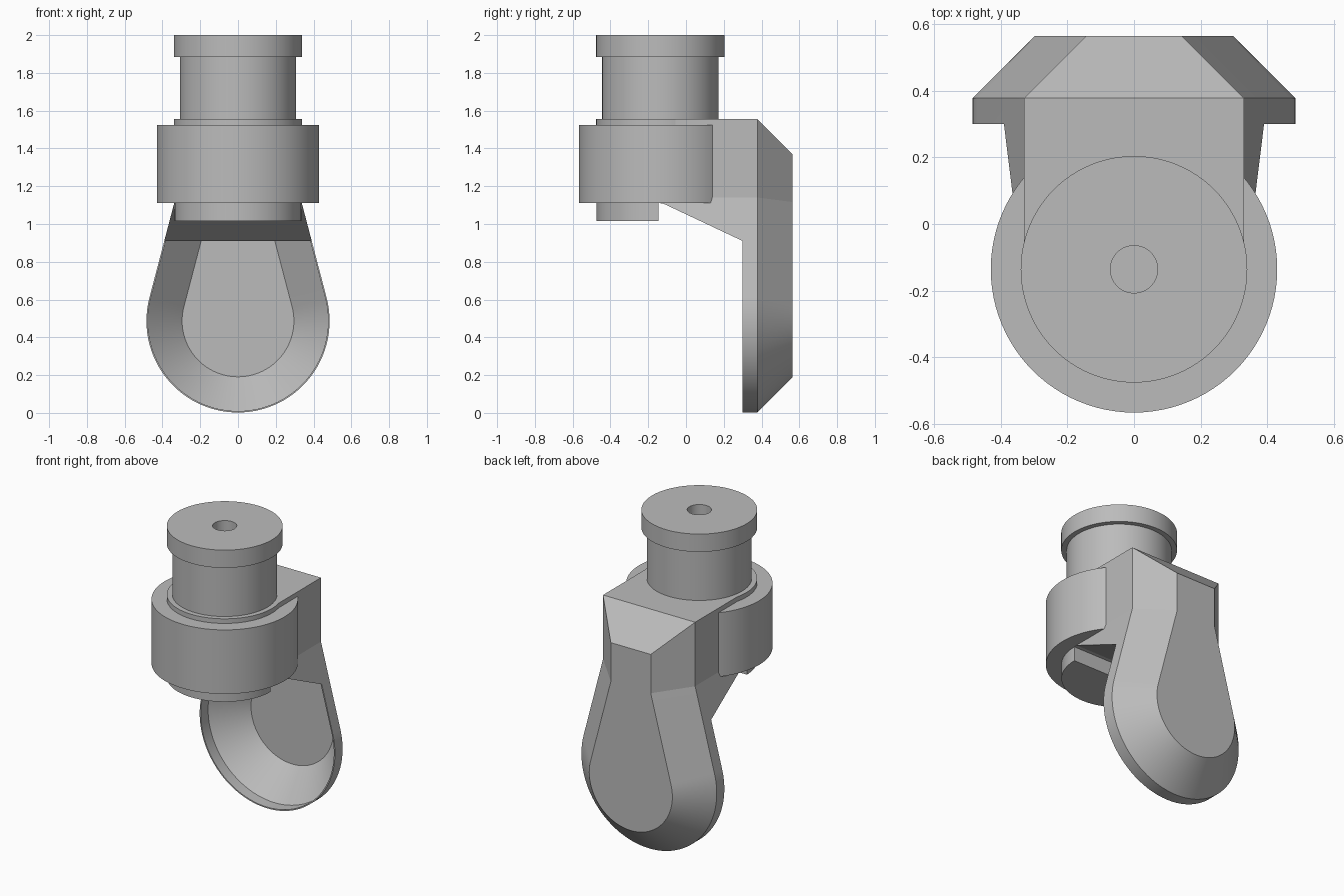
import bpy
import bmesh
from math import sin, cos, tan, pi, radians

if "Cube" in bpy.data.objects:
    bpy.data.objects.remove(bpy.data.objects["Cube"], do_unlink=True)

AXIS_Y = -0.136       # swivel axis
WHEEL_Z = 0.487       # centre of the rounded lower end
RADIUS = 0.485
ARM_HALF = 0.33       # half width of the upper arm
TOP = 1.555
TAPER = radians(14.7)

grey = bpy.data.materials.new("plain grey")
grey.use_nodes = True
grey.diffuse_color = (0.5, 0.5, 0.5, 1)
grey.node_tree.nodes["Principled BSDF"].inputs["Base Color"].default_value = (0.5, 0.5, 0.5, 1)


def finish(name, bm):
    bmesh.ops.recalc_face_normals(bm, faces=bm.faces)
    mesh = bpy.data.meshes.new(name)
    bm.to_mesh(mesh)
    bm.free()
    obj = bpy.data.objects.new(name, mesh)
    bpy.context.collection.objects.link(obj)
    mesh.materials.append(grey)
    return obj


def loft(name, rings):
    """Skin closed rings of equal length and cap both ends."""
    bm = bmesh.new()
    loops = [[bm.verts.new(p) for p in ring] for ring in rings]
    n = len(loops[0])
    for a, b in zip(loops, loops[1:]):
        for i in range(n):
            j = (i + 1) % n
            bm.faces.new((a[i], a[j], b[j], b[i]))
    bm.faces.new(loops[0])
    bm.faces.new(loops[-1])
    return finish(name, bm)


def lathe(name, profile, steps=96):
    """Revolve (radius, height) points about the swivel axis."""
    bm = bmesh.new()
    verts = [bm.verts.new((r, AXIS_Y, z)) for r, z in profile]
    edges = [bm.edges.new(pair) for pair in zip(verts, verts[1:])]
    bmesh.ops.spin(bm, geom=verts + edges, cent=(0, AXIS_Y, 0), axis=(0, 0, 1),
                   angle=2 * pi, steps=steps, use_duplicate=False)
    bmesh.ops.remove_doubles(bm, verts=bm.verts, dist=0.0005)
    return finish(name, bm)


def outline(y, inset, top, steps=56):
    """Teardrop outline in the xz plane, inset evenly and cut flat at top."""
    r = RADIUS - inset
    half = ARM_HALF - inset
    bend = WHEEL_Z + (r - half * cos(TAPER)) / sin(TAPER)
    span = pi + 2 * TAPER
    arc = [TAPER - span * i / steps for i in range(steps + 1)]
    points = [(r * cos(a), WHEEL_Z + r * sin(a)) for a in arc]
    if top > bend:
        ends = [(half, top), (half, bend)]
    else:
        ends = [((r - (top - WHEEL_Z) * sin(TAPER)) / cos(TAPER), top)]
    points = ends + points + [(-x, z) for x, z in reversed(ends)]
    return [(x, y, z) for x, z in points]


def subtract(target, cutter):
    mod = target.modifiers.new("cut", 'BOOLEAN')
    mod.operation = 'DIFFERENCE'
    mod.solver = 'EXACT'
    mod.object = cutter
    graph = bpy.context.evaluated_depsgraph_get()
    mesh = bpy.data.meshes.new_from_object(target.evaluated_get(graph))
    target.modifiers.clear()
    target.data = mesh
    bpy.data.objects.remove(cutter, do_unlink=True)


# Hooded arm: teardrop body with a bevelled back
arm = loft("hooded_arm", [outline(AXIS_Y, 0, TOP),
                          outline(0.378, 0, TOP),
                          outline(0.565, 0.187, TOP - 0.187)])

# Open space under the arm, with a sloping underside
side = [(-0.4, -0.1), (0.3, -0.1), (0.3, 0.91), (-0.12, 1.108), (-0.4, 1.108)]
subtract(arm, loft("under_cutter", [[(x, y, z) for y, z in side] for x in (-0.7, 0.7)]))

# Thin-walled wheel recess
subtract(arm, loft("recess_cutter", [outline(0.25, 0.008, 0.91),
                                     outline(0.375, 0.008, 0.91),
                                     outline(0.556, 0.189, 0.91)]))

# Swivel collar and stem with a blind hole in the top
collar = lathe("swivel_collar", [(0, 1.11), (0.43, 1.11), (0.43, 1.525), (0, 1.525)])
stem = lathe("stem", [(0, TOP), (0.071, TOP), (0.071, 2.0), (0.34, 2.0), (0.34, 1.885),
                      (0.308, 1.885), (0.308, TOP), (0.34, TOP), (0.34, 1.52), (0, 1.52)])

# Half-round boss under the collar
half_round = [(0.335 * cos(pi + pi * i / 48), -0.145 + 0.33 * sin(pi + pi * i / 48))
              for i in range(49)]
boss = loft("lower_boss", [[(x, y, z) for x, y in half_round] for z in (1.017, 1.12)])

# Smooth round walls, crisp edges
bpy.ops.object.select_all(action='DESELECT')
for part in (arm, collar, stem, boss):
    part.select_set(True)
bpy.context.view_layer.objects.active = arm
bpy.ops.object.shade_smooth_by_angle(angle=radians(10))
